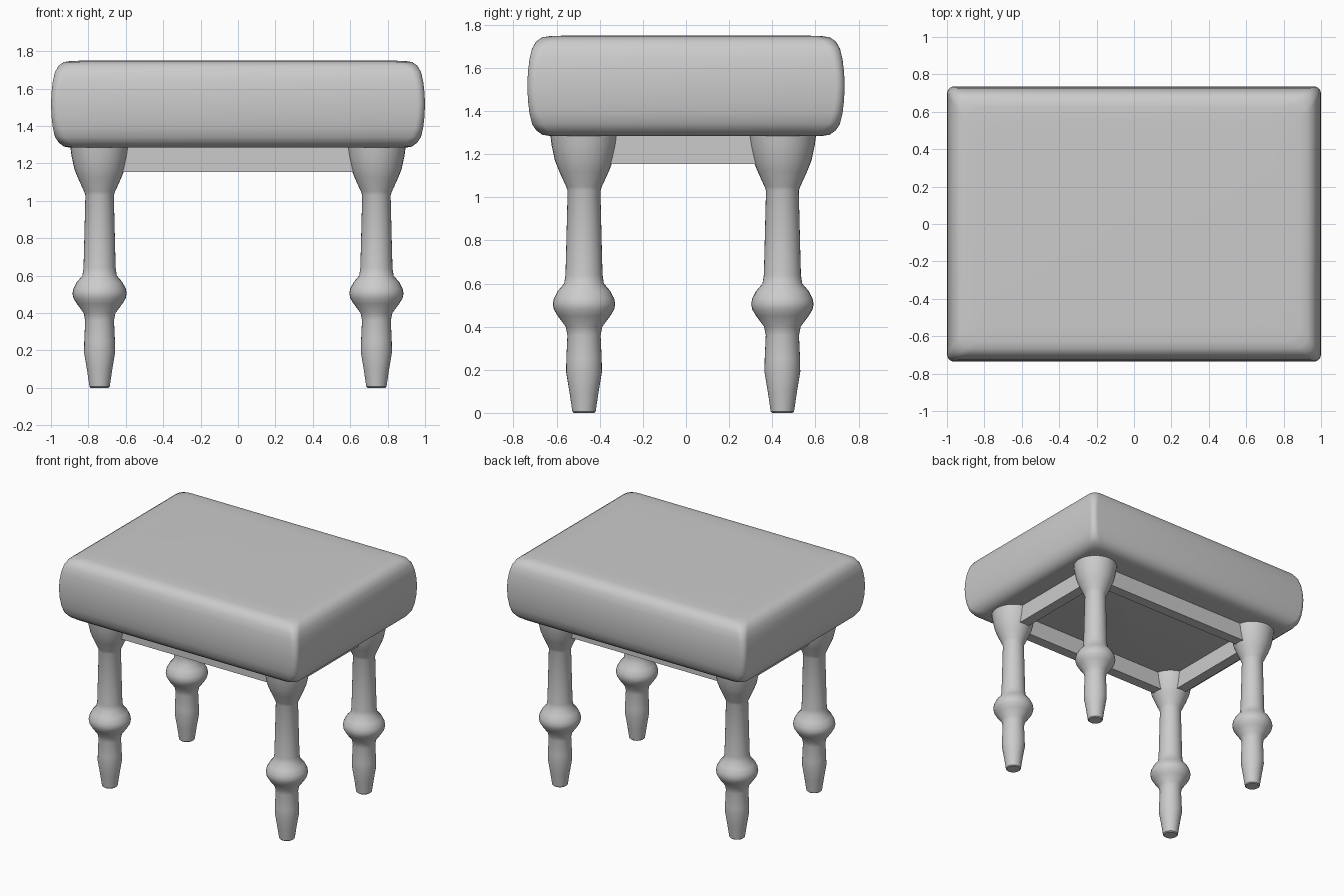
import bpy, bmesh, math

if "Cube" in bpy.data.objects:
    bpy.data.objects.remove(bpy.data.objects["Cube"], do_unlink=True)

grey = bpy.data.materials.new("plain_grey")
grey.use_nodes = True
GREY = (0.6, 0.6, 0.6, 1)
grey.diffuse_color = GREY
grey.node_tree.nodes["Principled BSDF"].inputs["Base Color"].default_value = GREY


def loft(name, rings, location=(0, 0, 0), angle=40):
    """Skin a stack of equal-length point rings and cap both ends."""
    bm = bmesh.new()
    loops = [[bm.verts.new(p) for p in ring] for ring in rings]
    for low, high in zip(loops, loops[1:]):
        for i in range(len(low)):
            j = (i + 1) % len(low)
            bm.faces.new((low[i], low[j], high[j], high[i]))
    bm.faces.new(loops[0][::-1])
    bm.faces.new(loops[-1])
    mesh = bpy.data.meshes.new(name)
    bm.to_mesh(mesh)
    bm.free()
    mesh.materials.append(grey)
    obj = bpy.data.objects.new(name, mesh)
    obj.location = location
    bpy.context.collection.objects.link(obj)
    bpy.ops.object.select_all(action="DESELECT")
    obj.select_set(True)
    bpy.context.view_layer.objects.active = obj
    bpy.ops.object.shade_smooth_by_angle(angle=math.radians(angle))
    return obj


def circle(radius, z, sides=32):
    turns = [math.tau * i / sides for i in range(sides)]
    return [(radius * math.cos(a), radius * math.sin(a), z) for a in turns]


def rounded_rect(half_x, half_y, radius, z, steps=6):
    ring = []
    for q, (sx, sy) in enumerate([(1, 1), (-1, 1), (-1, -1), (1, -1)]):
        for i in range(steps + 1):
            a = math.pi / 2 * (q + i / steps)
            ring.append((sx * (half_x - radius) + radius * math.cos(a),
                         sy * (half_y - radius) + radius * math.sin(a), z))
    return ring


# Padded seat: inset from the widest outline at each height
seat_profile = [(0.10, 1.285), (0.07, 1.29), (0.042, 1.31), (0.022, 1.34),
                (0.01, 1.39), (0.003, 1.45), (0, 1.52), (0.003, 1.58),
                (0.01, 1.64), (0.022, 1.69), (0.042, 1.724), (0.07, 1.742),
                (0.11, 1.748), (0.2, 1.75)]
loft("seat_cushion", [rounded_rect(1 - d, 0.736 - d, 0.04 + d * 0.5, z)
                      for d, z in seat_profile], angle=60)

# Turned legs: radius and height
leg_profile = [(0.047, 0), (0.054, 0.006), (0.068, 0.1), (0.083, 0.19),
               (0.082, 0.25), (0.077, 0.36), (0.085, 0.40), (0.122, 0.45),
               (0.14, 0.48), (0.145, 0.505), (0.14, 0.53), (0.122, 0.565),
               (0.092, 0.6), (0.086, 0.64), (0.083, 0.75), (0.076, 1.03),
               (0.083, 1.05), (0.115, 1.12), (0.135, 1.17), (0.15, 1.24),
               (0.158, 1.3)]
LEG_X, LEG_Y, SHIFT_Y = 0.74, 0.46, -0.013
for x_name, sx in (("left", 1), ("right", -1)):
    for y_name, sy in (("front", -1), ("back", 1)):
        loft(f"{y_name}_{x_name}_leg", [circle(r, z) for r, z in leg_profile],
             (sx * LEG_X, sy * LEG_Y + SHIFT_Y, 0))


# Rails joining the legs under the seat
def rail(name, half_x, half_y, x, y):
    corners = [(half_x, half_y), (-half_x, half_y), (-half_x, -half_y), (half_x, -half_y)]
    loft(name, [[(px, py, z) for px, py in corners] for z in (1.155, 1.3)],
         (x, y + SHIFT_Y, 0))


for name, s in (("front", -1), ("back", 1)):
    rail(name + "_rail", LEG_X - 0.05, 0.04, 0, s * LEG_Y)
for name, s in (("left", 1), ("right", -1)):
    rail(name + "_rail", 0.04, LEG_Y - 0.05, s * LEG_X, 0)
